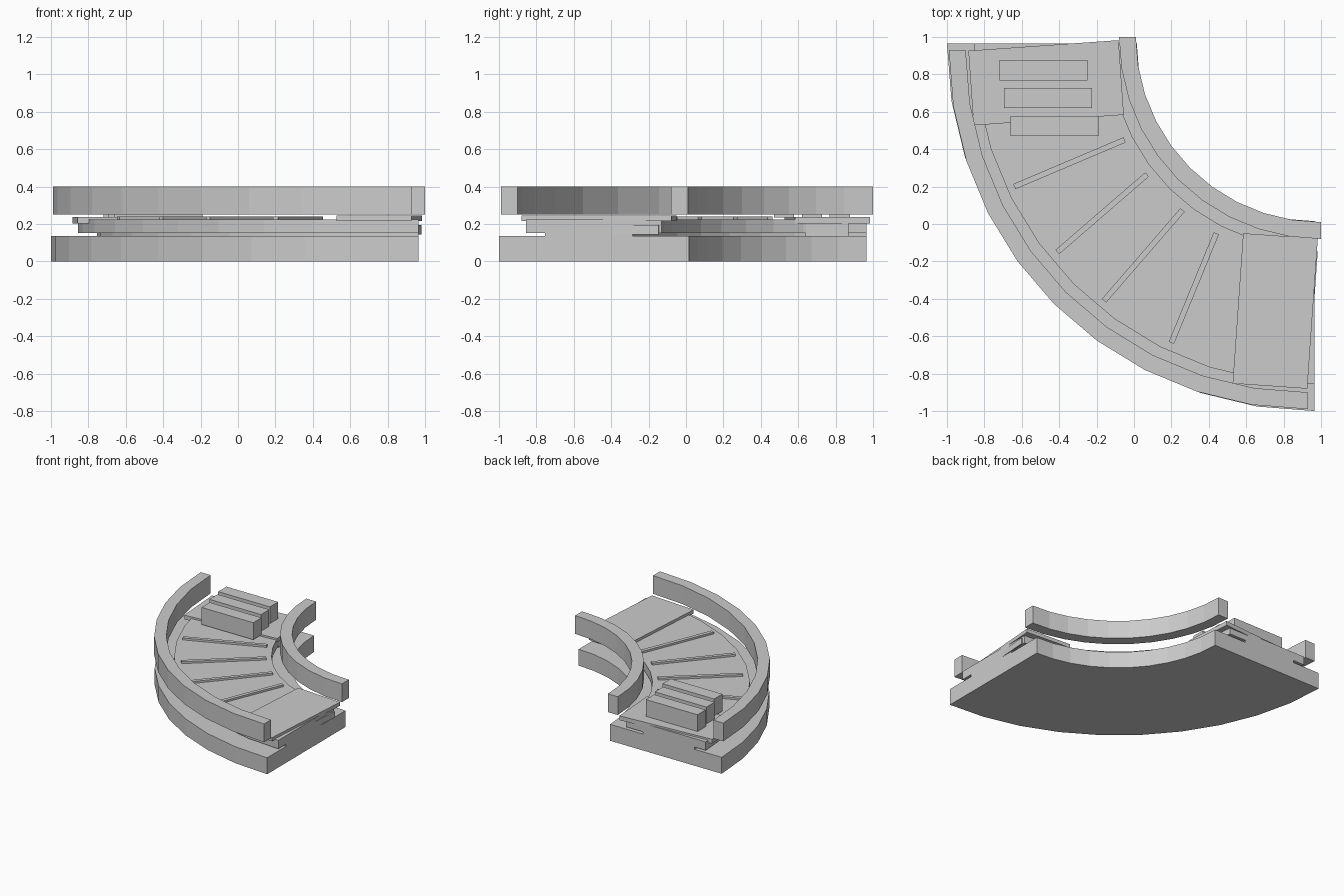
import bpy, bmesh, math
from mathutils import Vector

if "Cube" in bpy.data.objects:
    bpy.data.objects.remove(bpy.data.objects["Cube"])


def sector(name, centre, r_in, r_out, z0, z1, segs=10):
    """Solid quarter ring around (centre, centre), sweeping from -x to -y."""
    bm = bmesh.new()
    angles = [math.pi + math.pi / 2 * i / segs for i in range(segs + 1)]
    rings = []
    for a in angles:
        rings.append([bm.verts.new((centre + r * math.cos(a), centre + r * math.sin(a), z))
                      for r, z in ((r_in, z0), (r_out, z0), (r_out, z1), (r_in, z1))])
    for a, b in zip(rings, rings[1:]):
        for k in range(4):
            n = (k + 1) % 4
            bm.faces.new((a[k], a[n], b[n], b[k]))
    bm.faces.new(rings[0])
    bm.faces.new(rings[-1])
    bmesh.ops.recalc_face_normals(bm, faces=bm.faces)
    return finish(name, bm)


def box(name, loc, size, rot=(0, 0, 0)):
    bm = bmesh.new()
    bmesh.ops.create_cube(bm, size=1)
    bmesh.ops.scale(bm, vec=size, verts=bm.verts)
    ob = finish(name, bm)
    ob.location = loc
    ob.rotation_euler = [math.radians(r) for r in rot]
    return ob


def finish(name, bm):
    me = bpy.data.meshes.new(name)
    bm.to_mesh(me)
    bm.free()
    ob = bpy.data.objects.new(name, me)
    bpy.context.collection.objects.link(ob)
    return ob


# Curved base, belt bed and floating side rails
sector("base", 0.965, 0.95, 1.965, 0.0, 0.135)
sector("belt_bed", 0.965, 1.095, 1.82, 0.153, 0.223)
sector("inner_rail", 1.0, 0.99, 1.08, 0.25, 0.40)
sector("outer_rail", 0.93, 1.83, 1.92, 0.25, 0.40)

# Slightly turned plates at both ends
box("exit_plate", (0.755, -0.465, 0.23), (0.40, 0.805, 0.03), (0, 0, -4))
box("entry_plate", (-0.47, 0.755, 0.22), (0.805, 0.40, 0.035), (0, 0, 4))

# Belt slats
slats = [((-0.64, 0.20), (-0.05, 0.45)), ((-0.41, -0.15), (0.07, 0.265)),
         ((-0.16, -0.41), (0.26, 0.075)), ((0.20, -0.635), (0.44, -0.05))]
for i, (a, b) in enumerate(slats):
    a, b = Vector(a), Vector(b)
    d, m = b - a, (a + b) / 2
    box(f"belt_slat_{i + 1}", (m.x, m.y, 0.228), (d.length, 0.03, 0.022),
        (0, 0, math.degrees(math.atan2(d.y, d.x))))

# Cargo blocks waiting on the entry plate
for i, (x, y) in enumerate([(-0.425, 0.523), (-0.46, 0.673), (-0.483, 0.822)]):
    box(f"cargo_block_{i + 1}", (x, y, 0.305), (0.47, 0.107, 0.14))

# Thin spacer between base and bed, end bracket and tilted end flap
sector("bed_spacer", 0.965, 1.25, 1.72, 0.135, 0.153)
box("entry_bracket", (-0.12, 0.755, 0.172), (0.08, 0.23, 0.075))
box("exit_flap", (0.967, -0.28, 0.17), (0.012, 0.27, 0.05), (0, 0, -4))
